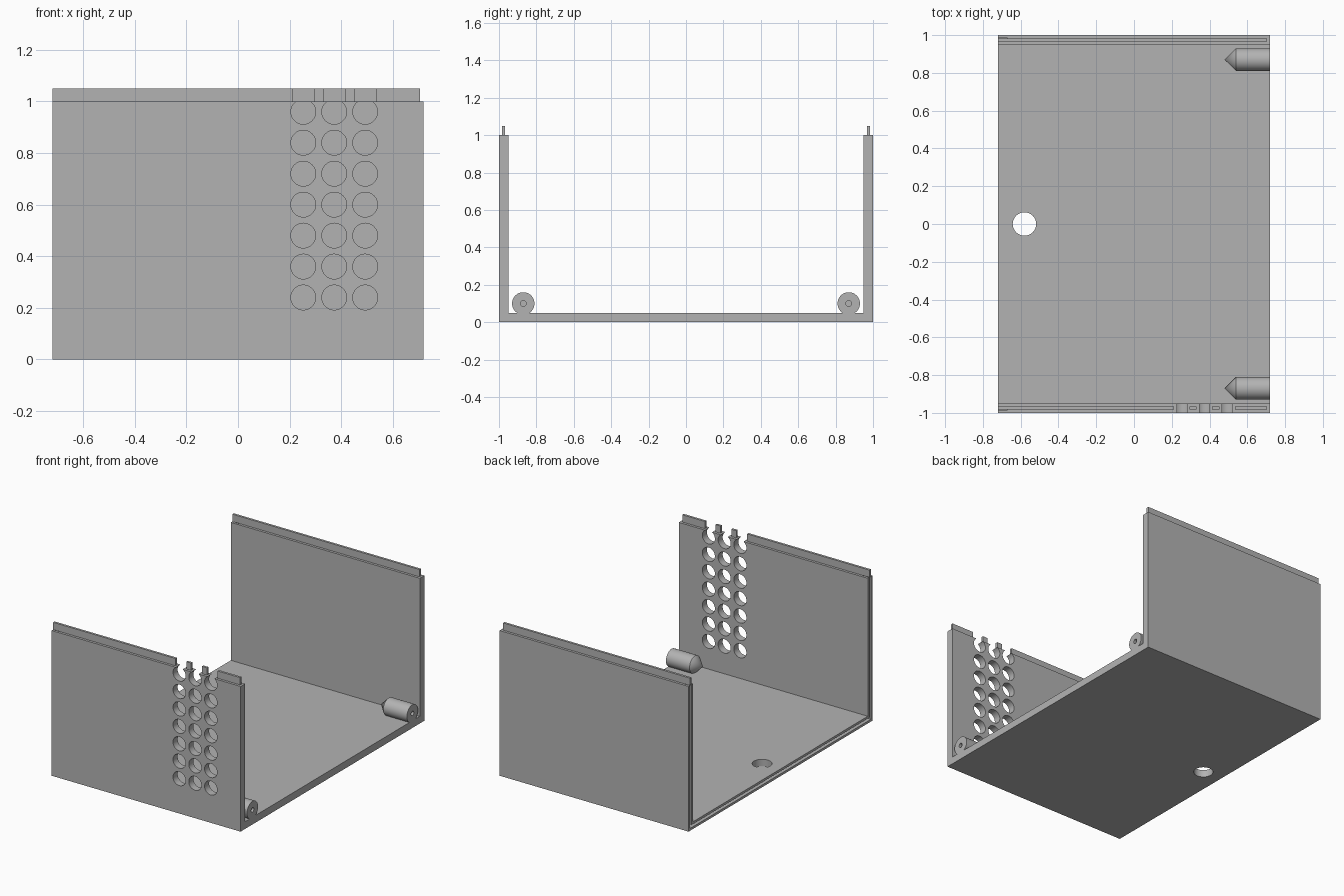
import bpy, bmesh, math
from mathutils import Matrix

if "Cube" in bpy.data.objects:
    bpy.data.objects.remove(bpy.data.objects["Cube"])

# Main dimensions
HX, HY, H, T = 0.72, 1.0, 1.0, 0.05     # half length, half width, wall height, thickness
LIP, LIP_H, LIP_END = 0.016, 0.05, 0.705
HOLE_R, PITCH = 0.048, 0.12
HOLE_X = [0.253 + PITCH * i for i in range(3)]
HOLE_Z = [0.24 + PITCH * i for i in range(7)]

grey = bpy.data.materials.new("plain grey")
grey.use_nodes = True
colour = (0.45, 0.45, 0.45, 1)
grey.diffuse_color = colour
grey.node_tree.nodes["Principled BSDF"].inputs["Base Color"].default_value = colour


def finish(name, bm):
    bmesh.ops.recalc_face_normals(bm, faces=bm.faces)
    mesh = bpy.data.meshes.new(name)
    bm.to_mesh(mesh)
    bm.free()
    mesh.materials.append(grey)
    obj = bpy.data.objects.new(name, mesh)
    bpy.context.collection.objects.link(obj)
    return obj


def add_box(bm, x0, x1, y0, y1, z0, z1):
    size = Matrix.Diagonal((x1 - x0, y1 - y0, z1 - z0, 1))
    place = Matrix.Translation(((x0 + x1) / 2, (y0 + y1) / 2, (z0 + z1) / 2))
    bmesh.ops.create_cube(bm, size=1, matrix=place @ size)


def add_cylinder(bm, centre, radius, depth, turn=Matrix()):
    bmesh.ops.create_cone(bm, cap_ends=True, segments=48, radius1=radius, radius2=radius,
                          depth=depth, matrix=Matrix.Translation(centre) @ turn)


def u_prism(bm, x0, x1, inset, thick, top):
    """U-shaped section, inset from the outer faces, extruded along x."""
    o, i = HY - inset, HY - inset - thick
    section = [(-o, top), (-o, inset), (o, inset), (o, top),
               (i, top), (i, inset + thick), (-i, inset + thick), (-i, top)]
    face = bm.faces.new([bm.verts.new((x0, y, z)) for y, z in section])
    new = bmesh.ops.extrude_face_region(bm, geom=[face])["geom"]
    bmesh.ops.translate(bm, vec=(x1 - x0, 0, 0),
                        verts=[g for g in new if isinstance(g, bmesh.types.BMVert)])


def cut(obj, cutter):
    mod = obj.modifiers.new("cut", "BOOLEAN")
    mod.operation, mod.solver, mod.object = "DIFFERENCE", "EXACT", cutter
    cutter.hide_render = True
    bpy.context.view_layer.update()
    result = obj.evaluated_get(bpy.context.evaluated_depsgraph_get())
    mesh = bpy.data.meshes.new_from_object(result)
    obj.modifiers.clear()
    obj.data = mesh
    bpy.data.objects.remove(cutter)


def smooth(obj):
    bpy.ops.object.select_all(action="DESELECT")
    obj.select_set(True)
    bpy.context.view_layer.objects.active = obj
    bpy.ops.object.shade_smooth_by_angle(angle=math.radians(30))


# Tray: floor and two side walls
bm = bmesh.new()
u_prism(bm, -HX, HX, 0, T, H)
tray = finish("tray", bm)

# Groove around the end edge
bm = bmesh.new()
u_prism(bm, -HX - 0.05, -HX + 0.05, (T - 0.018) / 2, 0.018, H + 0.02)
cut(tray, finish("groove_cutter", bm))

# Vent holes in the front wall and one hole in the floor
bm = bmesh.new()
for x in HOLE_X:
    for z in HOLE_Z:
        add_cylinder(bm, (x, -HY + T / 2, z), HOLE_R, 4 * T, Matrix.Rotation(math.pi / 2, 4, "X"))
add_cylinder(bm, (-0.58, 0, T / 2), 0.062, 4 * T)
cut(tray, finish("hole_cutter", bm))
smooth(tray)

# Thin lips on top of the walls; the front one is broken above the vents
edges = [-HX] + [x + s * 0.041 for x in HOLE_X for s in (-1, 1)] + [LIP_END]
spans = {"back_lip": (1, [(-HX, LIP_END)]),
         "front_lip": (-1, list(zip(edges[::2], edges[1::2])))}
for name, (side, parts) in spans.items():
    bm = bmesh.new()
    y = side * (HY - T / 2)
    for x0, x1 in parts:
        add_box(bm, x0, x1, y - LIP / 2, y + LIP / 2, H, H + LIP_H)
    finish(name, bm)

# Screw posts: pointed cylinders with a bore in the flat end
for name, y in (("front_screw_post", -0.87), ("back_screw_post", 0.87)):
    bm = bmesh.new()
    outline = [(0.48, 0), (0.54, 0.06), (HX, 0.06), (HX, 0.015), (0.56, 0.015), (0.56, 0)]
    verts = [bm.verts.new((x, y, 0.1 + r)) for x, r in outline]
    lines = [bm.edges.new(pair) for pair in zip(verts, verts[1:])]
    bmesh.ops.spin(bm, geom=verts + lines, cent=(0, y, 0.1), axis=(1, 0, 0),
                   angle=math.tau, steps=48, use_merge=True)
    bmesh.ops.remove_doubles(bm, verts=bm.verts, dist=0.0001)
    smooth(finish(name, bm))
